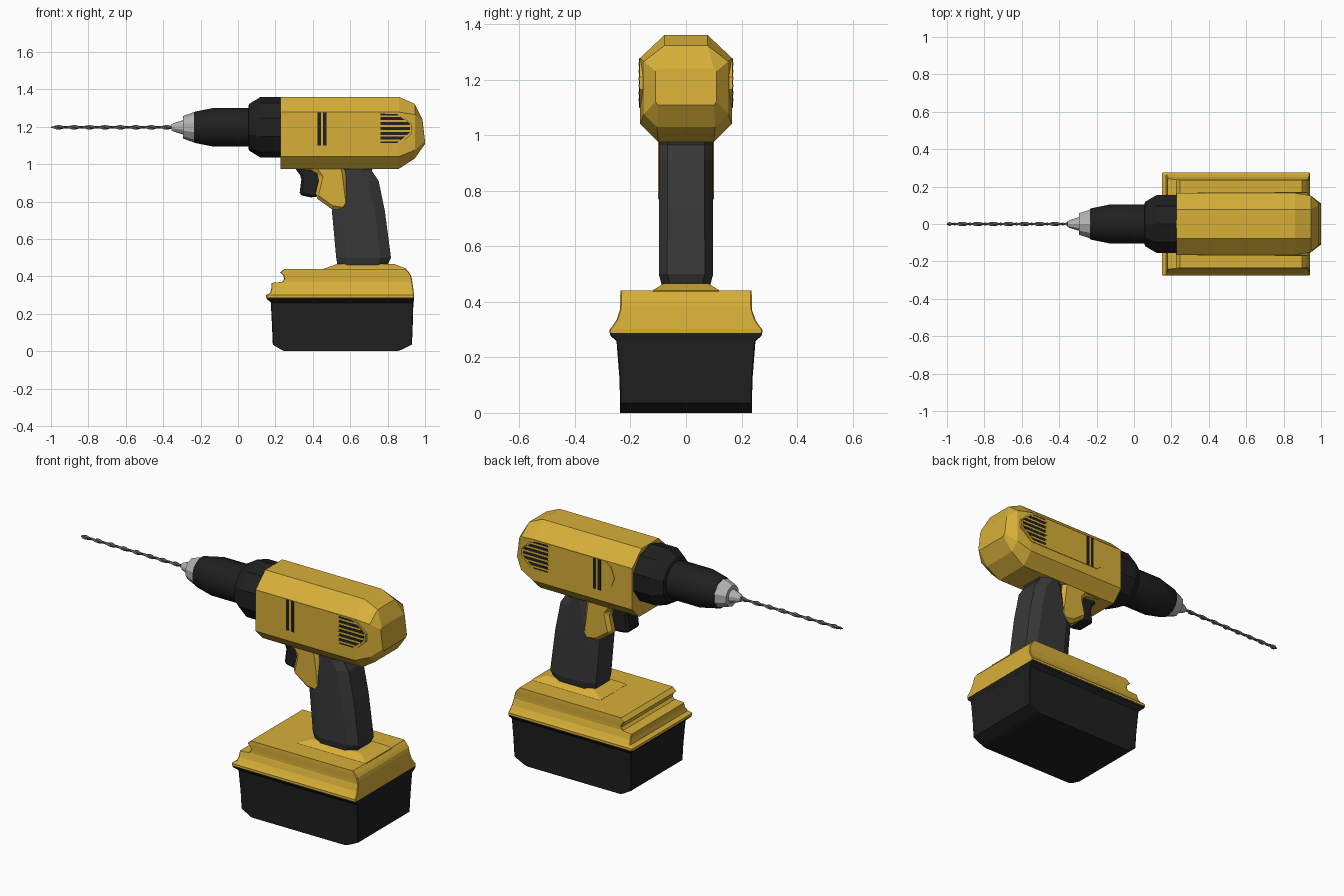
import bpy, bmesh
from math import sin, cos, pi


def material(name, r, g, b):
    m = bpy.data.materials.new(name)
    m.diffuse_color = (r, g, b, 1)
    return m


YELLOW = material("yellow", 0.68, 0.43, 0.04)
BLACK = material("black", 0.014, 0.014, 0.014)
RUBBER = material("dark_rubber", 0.04, 0.04, 0.04)
STEEL = material("steel", 0.45, 0.45, 0.45)
BIT = material("bit_steel", 0.1, 0.1, 0.1)
AXIS_Z = 1.197


def loft(name, rings, mat, bevel=0, smooth=False):
    """Skin a list of equal-length point rings and cap both ends."""
    bm = bmesh.new()
    vs = [[bm.verts.new(p) for p in ring] for ring in rings]
    n = len(rings[0])
    for a, b in zip(vs, vs[1:]):
        for i in range(n):
            j = (i + 1) % n
            bm.faces.new((a[i], a[j], b[j], b[i]))
    bm.faces.new(vs[0])
    bm.faces.new(vs[-1])
    bmesh.ops.recalc_face_normals(bm, faces=bm.faces)
    me = bpy.data.meshes.new(name)
    bm.to_mesh(me)
    bm.free()
    me.materials.append(mat)
    ob = bpy.data.objects.new(name, me)
    bpy.context.collection.objects.link(ob)
    if bevel:
        mod = ob.modifiers.new("bevel", "BEVEL")
        mod.width, mod.segments = bevel, 1
    if smooth:
        bpy.ops.object.select_all(action="DESELECT")
        ob.select_set(True)
        bpy.context.view_layer.objects.active = ob
        bpy.ops.object.shade_smooth_by_angle(angle=0.6)
    return ob


def slab(name, profile, hy, mat, bevel=0):
    """Extrude an x-z profile symmetrically across y."""
    return loft(name, [[(x, y, z) for x, z in profile] for y in (-hy, hy)], mat, bevel)


def turned(name, stations, sides, mat, smooth=False):
    """Revolve (x, radius) stations around the drill axis."""
    ang = [2 * pi * (i + 0.5) / sides for i in range(sides)]
    return loft(name, [[(x, r * cos(a), AXIS_Z + r * sin(a)) for a in ang]
                       for x, r in stations], mat, 0, smooth)


def block(name, stations, mat, cx=0.004, cy=0.004):
    """Stack chamfered rectangles given as (z, x0, x1, half_y)."""
    rings = []
    for z, a, b, h in stations:
        rings.append([(a + cx, -h, z), (b - cx, -h, z), (b, cy - h, z), (b, h - cy, z),
                      (b - cx, h, z), (a + cx, h, z), (a, h - cy, z), (a, cy - h, z)])
    return loft(name, rings, mat)


# Twisted drill bit
rings = []
for k in range(49):
    x, t = -1 + 0.66 * k / 48, k * pi / 6
    s = 0.3 if k == 0 else 1
    rings.append([(x, s * r * cos(t + q), AXIS_Z + s * r * sin(t + q))
                  for r, q in ((0.012, 0), (0.007, pi / 2), (0.012, pi), (0.007, 1.5 * pi))])
loft("drill_bit", rings, BIT)

# Chuck and collar
turned("chuck_jaws", [(-0.355, 0.016), (-0.345, 0.022), (-0.295, 0.038), (-0.295, 0.06),
                      (-0.23, 0.083)], 10, STEEL)
turned("chuck_sleeve", [(-0.235, 0.082), (-0.23, 0.085), (-0.13, 0.106), (0.07, 0.106)],
       16, BLACK, True)
turned("torque_collar", [(0.055, 0.112), (0.06, 0.125), (0.12, 0.162), (0.24, 0.162)], 10, BLACK)

# Motor housing: octagonal sections (x, top, upper shoulder, lower shoulder, bottom, widths)
rings = []
for x, zt, zu, zl, zb, yt, ym, yb in (
        (0.228, 1.36, 1.278, 1.04, 0.975, 0.078, 0.165, 0.1),
        (0.86, 1.36, 1.278, 1.04, 0.975, 0.078, 0.165, 0.1),
        (0.945, 1.322, 1.265, 1.075, 1.03, 0.078, 0.152, 0.105),
        (0.998, 1.24, 1.23, 1.12, 1.108, 0.1, 0.11, 0.1)):
    dx = 0.012 if x > 0.99 else 0
    rings.append([(x - dx, -yt, zt), (x - dx, yt, zt), (x - dx, ym, zu), (x + dx / 6, ym, zl),
                  (x + dx / 6, yb, zb), (x + dx / 6, -yb, zb), (x + dx / 6, -ym, zl),
                  (x - dx, -ym, zu)])
loft("motor_housing", rings, YELLOW)

# Raised side panels with slots and louvred vents, one slab serving both sides
slab("side_panel", [(0.40, 1.278), (0.36, 1.25), (0.34, 1.19), (0.36, 1.13), (0.40, 1.098),
                    (0.86, 1.098), (0.93, 1.165), (0.93, 1.21), (0.86, 1.278)], 0.168, YELLOW)
for i, x in enumerate((0.425, 0.455)):
    slab(f"side_slot_{i}", [(x, 1.1), (x + 0.019, 1.1), (x + 0.019, 1.276), (x, 1.276)],
         0.1695, BLACK)
slab("vent_opening", [(0.762, 1.27), (0.85, 1.268), (0.92, 1.215), (0.92, 1.17), (0.85, 1.112),
                      (0.762, 1.112)], 0.1695, BLACK)
for i in range(6):
    z = 1.126 + 0.026 * i
    end = 0.922 - 0.07 * max(0, abs(z - 1.191) - 0.022) / 0.055
    slab(f"vent_louvre_{i}", [(0.755, z - 0.005), (end, z - 0.005), (end, z + 0.005),
                              (0.755, z + 0.005)], 0.171, YELLOW)

# Trigger, guard and handle
slab("trigger", [(0.30, 0.985), (0.34, 0.93), (0.328, 0.835), (0.40, 0.82), (0.46, 0.84),
                 (0.46, 0.985)], 0.055, BLACK, 0.012)
slab("trigger_guard", [(0.285, 0.978), (0.40, 1.01), (0.56, 1.02), (0.575, 0.95), (0.595, 0.79),
                       (0.57, 0.75), (0.50, 0.76), (0.41, 0.825), (0.435, 0.93), (0.41, 0.965),
                       ], 0.1, YELLOW, 0.018)
block("handle", [(0.45, 0.535, 0.79, 0.085), (0.47, 0.53, 0.805, 0.09), (0.50, 0.525, 0.818, 0.098),
                 (0.75, 0.502, 0.785, 0.097), (0.91, 0.545, 0.752, 0.097),
                 (0.965, 0.56, 0.715, 0.097), (1.0, 0.565, 0.73, 0.097)],
      RUBBER, 0.055, 0.03)

# Foot with flared rim and stepped front, plus pad under the handle
block("foot", [(0.288, 0.15, 0.942, 0.275), (0.30, 0.15, 0.942, 0.275), (0.312, 0.172, 0.94, 0.265),
               (0.335, 0.178, 0.937, 0.25), (0.365, 0.178, 0.933, 0.24), (0.37, 0.235, 0.932, 0.238),
               (0.385, 0.247, 0.93, 0.237), (0.405, 0.242, 0.925, 0.237), (0.42, 0.225, 0.915, 0.237),
               (0.44, 0.247, 0.897, 0.236)], YELLOW)
block("handle_pad", [(0.435, 0.46, 0.90, 0.125), (0.441, 0.46, 0.90, 0.12),
                     (0.466, 0.53, 0.835, 0.08)], YELLOW)

# Battery pack with raised lower ends and a lip below the foot
block("battery_lip", [(0.258, 0.178, 0.938, 0.25), (0.278, 0.155, 0.942, 0.272),
                      (0.289, 0.151, 0.942, 0.274)], BLACK)
block("battery_pack", [(0.0, 0.25, 0.85, 0.237), (0.006, 0.235, 0.87, 0.237),
                       (0.035, 0.186, 0.93, 0.237), (0.13, 0.182, 0.934, 0.24),
                       (0.27, 0.175, 0.938, 0.251)], BLACK)
